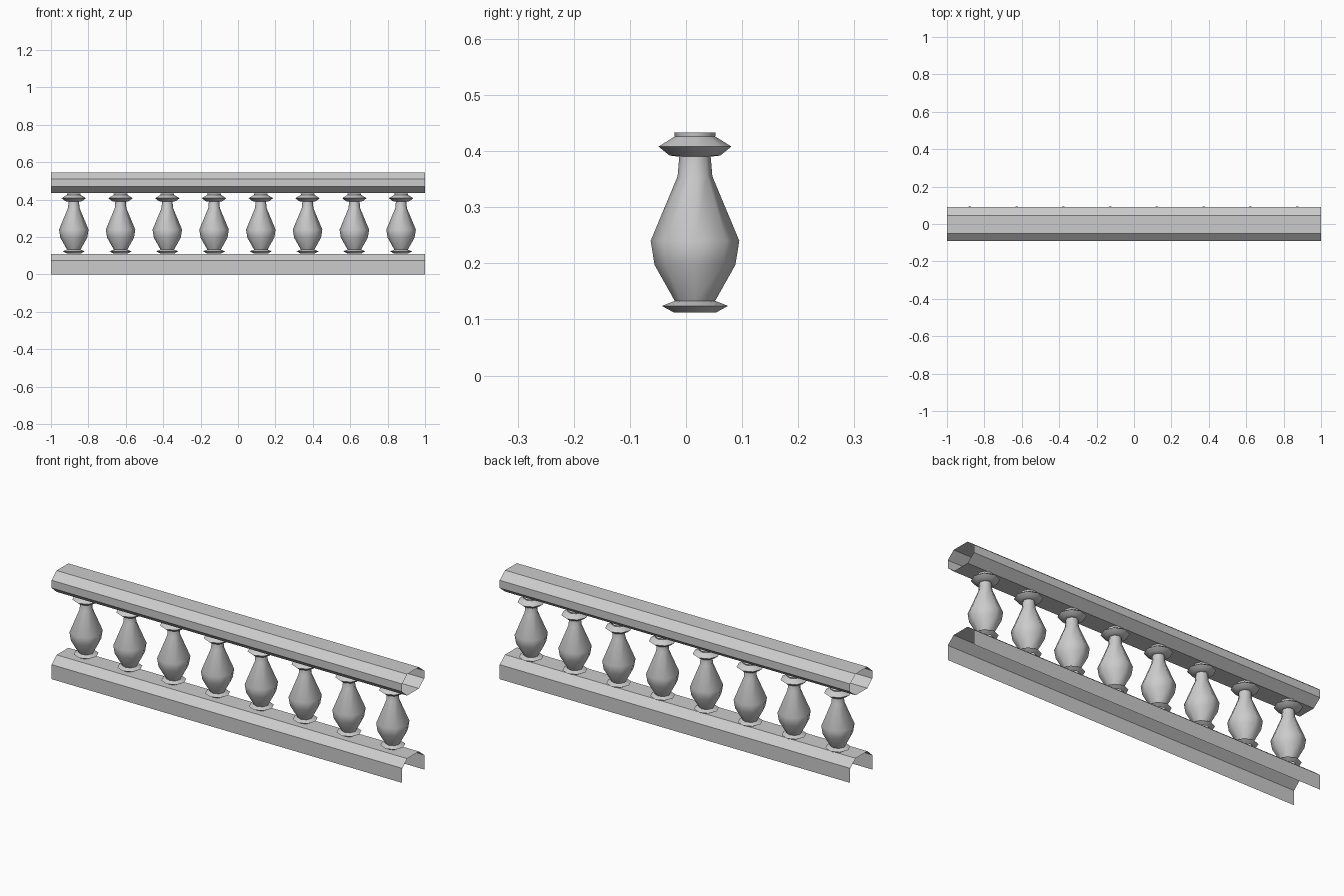
import bpy, math

if "Cube" in bpy.data.objects:
    bpy.data.objects.remove(bpy.data.objects["Cube"])

stone = bpy.data.materials.new("pale_grey_stone")
stone.diffuse_color = (0.6, 0.6, 0.6, 1)
stone.use_nodes = True
stone.node_tree.nodes["Principled BSDF"].inputs["Base Color"].default_value = stone.diffuse_color

def make_object(name, verts, faces, smooth=False):
    me = bpy.data.meshes.new(name)
    me.from_pydata(verts, [], faces)
    me.materials.append(stone)
    if smooth:
        me.shade_smooth()
        me.set_sharp_from_angle(angle=math.radians(60))
    ob = bpy.data.objects.new(name, me)
    bpy.context.collection.objects.link(ob)
    return ob

def rail(name, profile, closed):
    """Sweep a (y, z) profile along x as a shell with open ends."""
    n = len(profile)
    verts = [(x, y, z) for x in (-1, 1) for y, z in profile]
    faces = [(i, n + i, n + (i + 1) % n, (i + 1) % n)
             for i in range(n if closed else n - 1)]
    return make_object(name, verts, faces)

# bottom rail: chamfered channel, open underneath
rail("bottom_rail", [(-0.09, 0), (-0.09, 0.075), (-0.05, 0.11),
                     (0.046, 0.11), (0.09, 0.075), (0.09, 0)][::-1], False)

# handrail: eight-sided tube
rail("handrail", [(-0.09, 0.47), (-0.09, 0.51), (-0.05, 0.545), (0.046, 0.545),
                  (0.09, 0.51), (0.09, 0.47), (0.046, 0.435), (-0.05, 0.435)][::-1], True)

# turned baluster profile: (radius, height)
PROFILE = [(0.037, 0.112), (0.059, 0.124), (0.036, 0.133), (0.072, 0.197),
           (0.079, 0.24), (0.031, 0.355), (0.028, 0.390), (0.045, 0.392),
           (0.065, 0.408), (0.036, 0.426), (0.037, 0.433)]
SIDES = 8

def baluster(name, cx, cy):
    verts = [(cx + r * math.cos(2 * math.pi * k / SIDES),
              cy + r * math.sin(2 * math.pi * k / SIDES), z)
             for r, z in PROFILE for k in range(SIDES)]
    faces = [(j * SIDES + k, j * SIDES + (k + 1) % SIDES,
              (j + 1) * SIDES + (k + 1) % SIDES, (j + 1) * SIDES + k)
             for j in range(len(PROFILE) - 1) for k in range(SIDES)]
    return make_object(name, verts, faces, True)

# row of balusters
for i in range(8):
    baluster(f"baluster_{i + 1}", -0.878 + 0.25 * i, 0.016)
